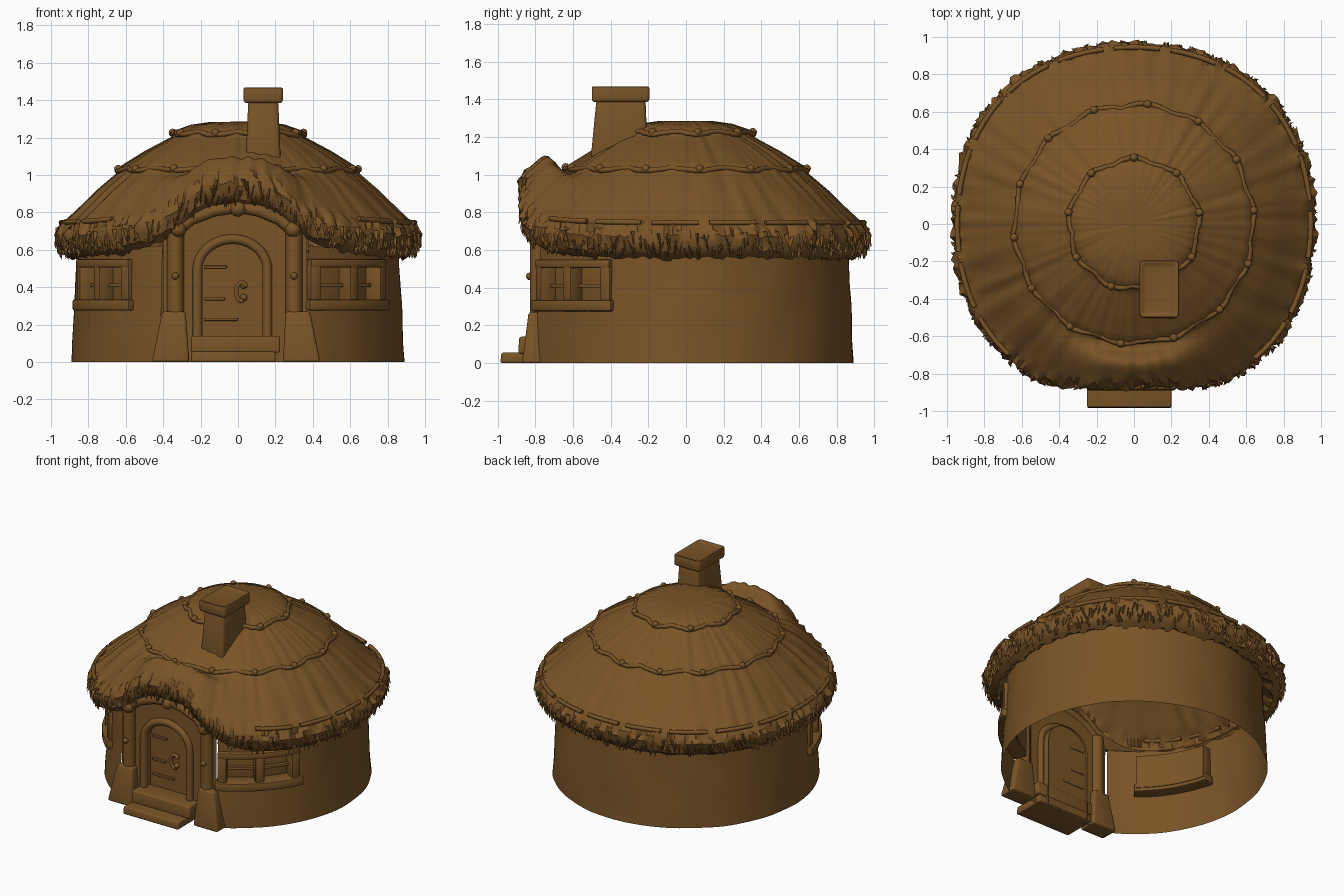
import bpy, bmesh, math, random
from mathutils import Vector, noise

if "Cube" in bpy.data.objects:
    bpy.data.objects.remove(bpy.data.objects["Cube"])

random.seed(4)
brown = bpy.data.materials.new("earth_brown")
brown.diffuse_color = (0.19, 0.088, 0.02, 1)
brown.use_nodes = True
brown.node_tree.nodes["Principled BSDF"].inputs["Base Color"].default_value = brown.diffuse_color


def add(name, verts, faces):
    me = bpy.data.meshes.new(name)
    me.from_pydata(verts, [], faces)
    bm = bmesh.new()
    bm.from_mesh(me)
    bmesh.ops.recalc_face_normals(bm, faces=bm.faces)
    bm.to_mesh(me)
    bm.free()
    ob = bpy.data.objects.new(name, me)
    bpy.context.collection.objects.link(ob)
    me.materials.append(brown)
    return ob


def block(name, low, high, z0, z1, bevel=0.015, recess=0):
    """Box tapering from rectangle low to rectangle high, each (x0, x1, y0, y1)."""
    v = [(r[i], r[j], z) for r, z in ((low, z0), (high, z1))
         for i, j in ((0, 2), (1, 2), (1, 3), (0, 3))]
    f = [(0, 1, 2, 3), (4, 5, 6, 7)] + [(i, (i + 1) % 4, (i + 1) % 4 + 4, i + 4) for i in range(4)]
    ob = add(name, v, f)
    if recess:
        bm = bmesh.new()
        bm.from_mesh(ob.data)
        top = max(bm.faces, key=lambda p: p.calc_center_median().z)
        bmesh.ops.inset_individual(bm, faces=[top], thickness=0.035)
        for vert in top.verts:
            vert.co.z -= recess
        bm.to_mesh(ob.data)
        bm.free()
    m = ob.modifiers.new("round", "BEVEL")
    m.width, m.segments = bevel, 3
    return ob


def tube(name, paths, radius, cyclic=False):
    cu = bpy.data.curves.new(name, "CURVE")
    cu.dimensions = "3D"
    cu.bevel_depth, cu.bevel_resolution, cu.use_fill_caps = radius, 3, True
    for pts in paths:
        s = cu.splines.new("POLY")
        s.points.add(len(pts) - 1)
        for p, q in zip(s.points, pts):
            p.co = (*q, 1)
        s.use_cyclic_u = cyclic
    cu.materials.append(brown)
    ob = bpy.data.objects.new(name, cu)
    bpy.context.collection.objects.link(ob)


def balls(name, centres, radius):
    bm = bmesh.new()
    for c in centres:
        n = bmesh.ops.create_icosphere(bm, subdivisions=2, radius=radius)["verts"]
        bmesh.ops.translate(bm, verts=n, vec=c)
    me = bpy.data.meshes.new(name)
    bm.to_mesh(me)
    bm.free()
    me.materials.append(brown)
    bpy.context.collection.objects.link(bpy.data.objects.new(name, me))


def arc_block(name, a0, a1, r0, r1, z0, z1, bevel=0.01):
    """Box bent around the hut between two angles in degrees."""
    n = max(2, int((a1 - a0) / 3))
    v, f = [], []
    for i in range(n + 1):
        a = math.radians(a0 + (a1 - a0) * i / n)
        v += [(r * math.cos(a), r * math.sin(a), z) for r, z in ((r0, z0), (r1, z0), (r1, z1), (r0, z1))]
    for i in range(n):
        f += [(4 * i + k, 4 * i + (k + 1) % 4, 4 * i + 4 + (k + 1) % 4, 4 * i + 4 + k) for k in range(4)]
    f += [(0, 1, 2, 3), tuple(range(4 * n, 4 * n + 4))]
    m = add(name, v, f).modifiers.new("round", "BEVEL")
    m.width, m.segments, m.limit_method = bevel, 2, "ANGLE"


# Wall: open ring with gaps for the doorway and two windows
WINDOWS = {"right": (-64, -27), "left": (194, 229)}
levels = [0, 0.1, 0.2, 0.3, 0.42, 0.53, 0.62]
N = 180
verts, faces = [], []
for z in levels:
    for i in range(N):
        a = math.tau * i / N
        r = 0.89 - 0.05 * z + 0.008 * noise.noise(Vector((4 * math.cos(a), 4 * math.sin(a), 5 * z)))
        verts.append((r * math.cos(a), r * math.sin(a), z))
for j in range(len(levels) - 1):
    for i in range(N):
        d = (i + 0.5) * 360 / N
        x, y = 0.87 * math.cos(math.radians(d)), math.sin(math.radians(d))
        hole = y < 0 and -0.40 < x < 0.37
        for a0, a1 in WINDOWS.values():
            hole |= j in (3, 4) and a0 + 1 < (d if a0 > 0 else d - 360) < a1 - 1
        if not hole:
            k = (i + 1) % N
            faces.append((j * N + i, j * N + k, j * N + N + k, j * N + N + i))
add("round_wall", verts, faces)

# Windows: curved frames, sill, mullion and sunken panes
for side, (a0, a1) in WINDOWS.items():
    mid = (a0 + a1) / 2
    arc_block(side + "_window_sill", a0 - 1, a1 + 1, 0.79, 0.91, 0.275, 0.335)
    arc_block(side + "_window_lintel", a0, a1, 0.79, 0.895, 0.505, 0.55)
    for k, (b0, b1) in enumerate(((a0, a0 + 4), (mid - 2, mid + 2), (a1 - 4, a1))):
        arc_block(f"{side}_window_post_{k}", b0, b1, 0.79, 0.89, 0.3, 0.54)
    arc_block(side + "_window_pane", a0, a1, 0.785, 0.80, 0.3, 0.54, 0.002)
    arc_block(side + "_window_bar", a0 + 2, a1 - 2, 0.80, 0.83, 0.40, 0.42, 0.004)


# Thatched roof: lathed profile, lifted and pulled in above the door
def roof_point(r, z, a):
    c, s = math.cos(a), math.sin(a)
    if s < 0:
        t = min(1, max(0, (r - 0.62) / 0.26))
        t = t * t * (3 - 2 * t)
        lift = 1 / (1 + (r * c / 0.34) ** 4) * min(1, -s * 1.5) * t
        z += 0.28 * lift
        r -= 0.095 * lift
    r *= 1 + 0.035 * max(0, r - 0.6) / 0.4 * math.sin(2 * a) ** 2
    return Vector((r * c, r * s, z))


profile = [(0.001, 1.285), (0.15, 1.283), (0.25, 1.268), (0.33, 1.24), (0.35, 1.205), (0.5, 1.125),
           (0.62, 1.05), (0.645, 1.01), (0.75, 0.92), (0.86, 0.81), (0.94, 0.735), (0.975, 0.67),
           (0.95, 0.59), (0.90, 0.555), (0.845, 0.60)]
rings = []
for (r0, z0), (r1, z1) in zip(profile, profile[1:]):
    n = max(1, round(math.hypot(r1 - r0, z1 - z0) / 0.035))
    rings += [(r0 + (r1 - r0) * k / n, z0 + (z1 - z0) * k / n) for k in range(n)]
rings.append(profile[-1])
M = 260
verts, faces = [], []
for r, z in rings:
    for i in range(M):
        a = math.tau * i / M
        c, s = math.cos(a), math.sin(a)
        streak = 0.012 * r * noise.noise(Vector((14 * c, 14 * s, 2 * z)))
        rim = random.uniform(-0.014, 0.014) if r > 0.88 and z < 0.75 else 0
        verts.append(roof_point(r + streak + rim, z + streak + rim * 0.8, a))
for j in range(len(rings) - 1):
    faces += [(j * M + i, j * M + (i + 1) % M, j * M + M + (i + 1) % M, j * M + M + i) for i in range(M)]
faces.append(tuple(range(M)))
add("thatched_roof", verts, faces)

# Loose straws hanging around the eaves
verts, faces = [], []
for i in range(420):
    a = math.tau * (i + random.random()) / 420
    t = random.random()
    top = roof_point(0.95 + 0.02 * t, 0.60 + 0.10 * t, a)
    tip = roof_point(0.945 + 0.045 * t, 0.545 + 0.08 * t, a + random.uniform(-0.03, 0.03))
    out = Vector((math.cos(a), math.sin(a), 0)) * 0.012
    side = Vector((-math.sin(a), math.cos(a), 0)) * 0.012
    b = len(verts)
    verts += [top + out, top + side - out, top - side - out, tip]
    faces += [(b, b + 1, b + 3), (b + 1, b + 2, b + 3), (b + 2, b, b + 3), (b, b + 1, b + 2)]
add("eave_straws", verts, faces)

# Binding rods with pegs on the upper roof tiers, short rods near the eaves
for name, r, z, pegs in (("upper", 0.345, 1.222, 9), ("middle", 0.635, 1.028, 14)):
    path = []
    for i in range(90):
        a = math.tau * i / 90
        w = 0.012 * math.sin(pegs * a) + random.uniform(-0.004, 0.004)
        path.append(roof_point(r + w, z - 0.6 * w, a))
    tube(name + "_binding_rod", [path], 0.014, True)
    balls(name + "_rod_pegs", [roof_point(r + 0.01, z + 0.004, math.tau * (i + 0.25) / pegs)
                               for i in range(pegs)], 0.022)
rods = []
for k in range(15):
    start = -48 + k * 18.5
    rods.append([roof_point(0.945, 0.745, math.radians(start + q * 3)) for q in range(6)])
tube("eave_binding_rods", rods, 0.014)

# Chimney
block("chimney_stack", (0.04, 0.23, -0.51, -0.20), (0.055, 0.215, -0.475, -0.215), 1.04, 1.40, 0.02)
block("chimney_cap", (0.03, 0.24, -0.50, -0.195), (0.03, 0.24, -0.50, -0.195), 1.385, 1.475, 0.02, 0.02)

# Door front: gable plate with an arched opening, and the sunken door
CX, HW, SPRING = -0.03, 0.17, 0.48
arch = [(CX - HW, 0), (CX - HW, 0.24)]
outer = [(-0.40, 0), (-0.40, 0.35)]
for i in range(25):
    c, s = math.cos(math.pi * (1 - i / 24)), math.sin(math.pi * i / 24)
    arch.append((CX + HW * c, SPRING + 0.165 * s))
    outer.append((-0.015 + 0.385 * c, 0.70 + 0.16 * s))
arch += [(CX + HW, 0.24), (CX + HW, 0)]
outer += [(0.37, 0.35), (0.37, 0)]
n = len(arch)
verts = [(x, -0.78, z) for x, z in arch + outer] + [(x, -0.72, z) for x, z in arch]
faces = [(i, i + 1, n + i + 1, n + i) for i in range(n - 1)]
faces += [(i, i + 1, 2 * n + i + 1, 2 * n + i) for i in range(n - 1)]
add("door_gable", verts, faces)
add("door_panel", [(x, -0.735, z) for x, z in arch], [tuple(range(n))])
tube("door_arch_frame", [[(CX + (x - CX) * 1.1, -0.785, z + (0.012 if z > SPRING else 0)) for x, z in arch]], 0.026)
for k, (z, w) in enumerate(((0.22, 0.18), (0.33, 0.11), (0.50, 0.12))):
    x0 = CX - HW + 0.02
    block(f"door_hinge_{k}", (x0, x0 + w, -0.75, -0.73), (x0, x0 + w, -0.75, -0.73), z, z + 0.016, 0.004)
tube("door_handle", [[(0.02 + 0.03 * math.cos(q), -0.765, 0.375 + 0.05 * math.sin(q))
                      for q in [0.6 + 0.4 * k for k in range(12)]]], 0.012)
balls("door_knob", [(0.03, -0.755, 0.41), (0.03, -0.755, 0.345)], 0.02)

# Porch posts, stone footings and curved gable beams
block("left_footing", (-0.46, -0.26, -0.87, -0.73), (-0.405, -0.28, -0.835, -0.74), 0, 0.27)
block("right_footing", (0.24, 0.44, -0.87, -0.73), (0.255, 0.385, -0.835, -0.74), 0, 0.27)
tube("porch_posts", [[(x, -0.785, 0.24), (x, -0.785, 0.70)] for x in (-0.335, 0.30)], 0.045)
balls("post_studs", [(x, -0.83, 0.46) for x in (-0.335, 0.30)], 0.02)
tube("gable_beams", [[(-0.33, -0.80, 0.70), (-0.25, -0.80, 0.765), (-0.13, -0.80, 0.81), (0, -0.80, 0.83),
                      (0.11, -0.80, 0.81), (0.22, -0.80, 0.765), (0.30, -0.80, 0.70)]], 0.034)
balls("beam_ends", [(-0.32, -0.815, 0.71), (0, -0.815, 0.82), (0.295, -0.815, 0.71)], 0.044)

# Steps
block("lower_step", (-0.25, 0.20, -0.985, -0.74), (-0.25, 0.20, -0.98, -0.74), 0, 0.055, 0.01)
block("upper_step", (-0.25, 0.225, -0.89, -0.73), (-0.25, 0.225, -0.885, -0.73), 0.05, 0.14, 0.012)

# Turn everything into smooth-shaded meshes
bpy.ops.object.select_all(action="SELECT")
bpy.context.view_layer.objects.active = bpy.data.objects["round_wall"]
bpy.ops.object.convert(target="MESH")
bpy.ops.object.shade_smooth_by_angle(angle=math.radians(42))
